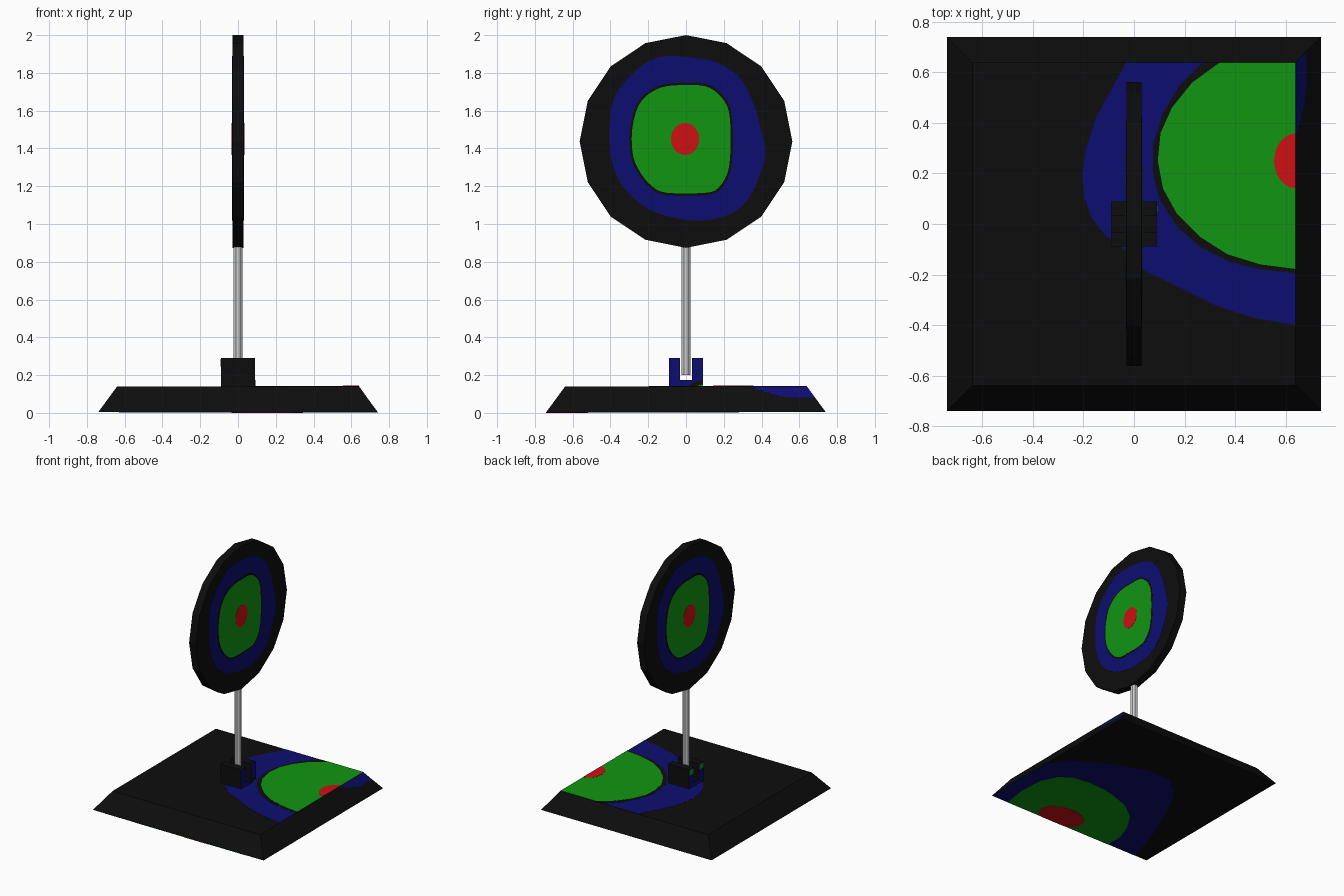
import bpy, bmesh, math
from mathutils import Vector

if "Cube" in bpy.data.objects:
    bpy.data.objects.remove(bpy.data.objects["Cube"])


def material(name, r, g, b):
    m = bpy.data.materials.new(name)
    m.diffuse_color = (r, g, b, 1)
    m.use_nodes = True
    m.node_tree.nodes["Principled BSDF"].inputs["Base Color"].default_value = m.diffuse_color
    return m


BLACK = material("black", 0.004, 0.004, 0.004)
BLUE = material("dark blue", 0.004, 0.004, 0.165)
GREEN = material("green", 0.005, 0.30, 0.006)
RED = material("red", 0.62, 0.005, 0.006)
GREY = material("light grey", 0.62, 0.62, 0.62)


def finish(name, bm, mat):
    bmesh.ops.recalc_face_normals(bm, faces=bm.faces)
    me = bpy.data.meshes.new(name)
    bm.to_mesh(me)
    bm.free()
    me.materials.append(mat)
    ob = bpy.data.objects.new(name, me)
    bpy.context.collection.objects.link(ob)
    return ob


def loft(name, low, high, mat):
    """Closed solid between two matching outlines."""
    bm = bmesh.new()
    a = [bm.verts.new(p) for p in low]
    b = [bm.verts.new(p) for p in high]
    bm.faces.new(a)
    bm.faces.new(b)
    for i in range(len(a)):
        j = (i + 1) % len(a)
        bm.faces.new((a[i], a[j], b[j], b[i]))
    return finish(name, bm, mat)


def plate(name, frame, outline, height, mat):
    """Thin painted plate; frame is (origin, u, v), facing u x v."""
    o, u, v = (Vector(q) for q in frame)
    n = u.cross(v).normalized()
    base = [o + u * a + v * b for a, b in outline]
    return loft(name, [p - n * 0.001 for p in base], [p + n * height for p in base], mat)


def smooth(pts, steps=3):
    """Closed Catmull-Rom outline."""
    out, k = [], len(pts)
    for i in range(k):
        p0, p1, p2, p3 = (Vector(pts[(i + d) % k]) for d in (-1, 0, 1, 2))
        for s in range(steps):
            t = s / steps
            out.append(0.5 * (2 * p1 + (p2 - p0) * t + (2 * p0 - 5 * p1 + 4 * p2 - p3) * t * t
                              + (3 * p1 - p0 - 3 * p2 + p3) * t ** 3))
    return out


def ellipse(cx, cy, rx, ry, start=0, end=360, n=24):
    angles = [math.radians(start + (end - start) * i / n) for i in range(n + (end - start < 360))]
    return [(cx + rx * math.cos(a), cy + ry * math.sin(a)) for a in angles]


def square(h, z):
    return [(-h, -h, z), (h, -h, z), (h, h, z), (-h, h, z)]


# Base slab with sloping sides
loft("base", square(0.74, 0.004), square(0.64, 0.14), BLACK)

# U-shaped socket, slot running along x
profile = [(-.09, .14), (.09, .14), (.09, .29), (.033, .29), (.033, .175),
           (-.033, .175), (-.033, .29), (-.09, .29)]
loft("socket", [(-.09, y, z) for y, z in profile], [(.09, y, z) for y, z in profile], BLACK)

# Eight-sided pole
ring = [(0.027 * math.cos(math.radians(22.5 + 45 * i)),
         0.027 * math.sin(math.radians(22.5 + 45 * i))) for i in range(8)]
loft("pole", [(x, y, .2) for x, y in ring], [(x, y, .89) for x, y in ring], GREY)

# Sixteen-sided target disc
rim = ellipse(0, 1.437, .563, .563, 90, 450, 16)
loft("target_disc", [(-.03, y, z) for y, z in rim], [(.03, y, z) for y, z in rim], BLACK)

# Painted rings, the same on both sides of the disc by a half turn
blue_ring = smooth([(-.08, 1.89), (.04, 1.88), (.15, 1.86), (.27, 1.79), (.34, 1.68), (.39, 1.53),
                    (.42, 1.38), (.39, 1.26), (.34, 1.15), (.25, 1.06), (.1, 1.02), (-.05, 1.03),
                    (-.2, 1.08), (-.32, 1.18), (-.39, 1.32), (-.405, 1.5), (-.38, 1.67),
                    (-.28, 1.8), (-.18, 1.87)])
green_ring = smooth([(0, 1.735), (.1, 1.73), (.17, 1.69), (.22, 1.62), (.235, 1.52), (.235, 1.38),
                     (.22, 1.27), (.17, 1.19), (.1, 1.165), (-.1, 1.165), (-.18, 1.2),
                     (-.24, 1.27), (-.28, 1.36), (-.285, 1.5), (-.25, 1.63), (-.18, 1.7),
                     (-.1, 1.73)])
mid = Vector((-.025, 1.45))
outline_ring = [mid + (p - mid) * 1.045 for p in green_ring]
for side, s in (("right", 1), ("left", -1)):
    face = ((.03 * s, 0, 0), (0, s, 0), (0, 0, 1))
    plate("blue_ring_" + side, face, blue_ring, .001, BLUE)
    plate("ring_outline_" + side, face, outline_ring, .002, BLACK)
    plate("green_ring_" + side, face, green_ring, .003, GREEN)
    plate("bullseye_" + side, face, ellipse(-.005, 1.45, .075, .085), .004, RED)

    # Painted ends of the two socket prongs
    end = ((.09 * s, 0, 0), (0, s, 0), (0, 0, 1))
    plate("socket_paint_" + side, end, profile, .001, BLUE)
plate("socket_corner_dark", ((.09, 0, 0), (0, 1, 0), (0, 0, 1)),
      [(.01, .141), (.09, .141), (.09, .175), (.05, .165)], .002, BLACK)
plate("socket_corner_green", ((.09, 0, 0), (0, 1, 0), (0, 0, 1)),
      [(.05, .141), (.09, .141), (.09, .152)], .003, GREEN)
for i, y in enumerate((-.062, .062)):
    plate(f"socket_green_{i}", ((-.09, 0, 0), (0, -1, 0), (0, 0, 1)),
          [(y - .025, .245), (y + .025, .245), (y + .025, .285), (y - .025, .285)], .002, GREEN)

# Paint on the top of the base
top = ((0, 0, .14), (1, 0, 0), (0, 1, 0))
plate("top_blue", top,
      [(.64, .64), (-.03, .64), (-.08, .55), (-.15, .42), (-.19, .3), (-.205, .19), (-.195, .1),
       (-.165, .02), (-.11, -.05), (-.04, -.1), (.03, -.18), (.2, -.26), (.33, -.325),
       (.47, -.37), (.64, -.4)], .001, BLUE)
plate("top_outline", top,
      [(.64, .64), (.27, .64), (.18, .55), (.11, .43), (.075, .31), (.075, .2), (.1, .1),
       (.17, -.01), (.26, -.09), (.38, -.15), (.5, -.18), (.64, -.195)], .002, BLACK)
plate("top_green", top,
      [(.64, .64), (.34, .64), (.23, .56), (.15, .46), (.105, .36), (.094, .25), (.115, .14),
       (.17, .04), (.26, -.05), (.37, -.12), (.5, -.16), (.64, -.178)], .003, GREEN)
plate("top_red", top, ellipse(.64, .25, .085, .108, 90, 270), .004, RED)

# Paint on the right slope of the base
slope = ((.74, 0, 0), (0, 1, 0), (-.1 / .14, 0, 1))
plate("slope_blue", slope,
      [(.33, .14), (.64, .14), (.69, .07), (.68, .063), (.6, .07), (.48, .093)], .001, BLUE)

# Paint under the base
under = ((0, 0, .004), (1, 0, 0), (0, -1, 0))
plate("under_blue", under,
      [(.74, .74), (.74, .12), (.6, -.04), (.36, -.19), (.1, -.28), (-.1, -.28), (-.22, -.19),
       (-.33, -.04), (-.44, .2), (-.53, .42), (-.63, .74)], .001, BLUE)
plate("under_green", under,
      [(.59, .74), (.62, .55), (.61, .35), (.55, .22), (.45, .15), (.3, .13), (.1, .15), (-.1, .22),
       (-.23, .32), (-.32, .46), (-.37, .6), (-.37, .74)], .0025, GREEN)
plate("under_red", under,
      [(x, min(y, .74)) for x, y in ellipse(.155, .645, .19, .125, 0, 360, 24)], .004, RED)
